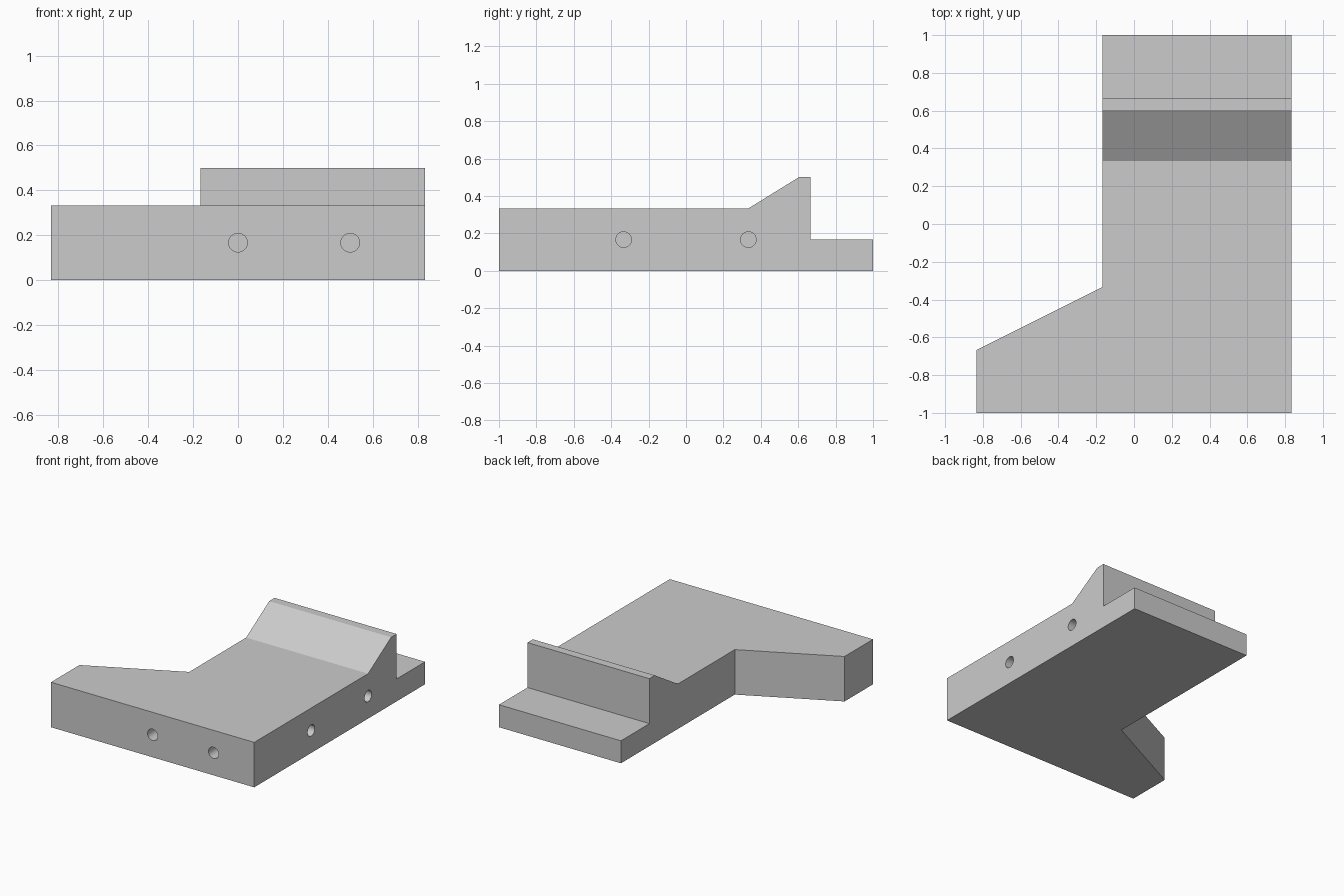
import bpy, bmesh, math
from mathutils import Matrix, Vector

if "Cube" in bpy.data.objects:
    bpy.data.objects.remove(bpy.data.objects["Cube"], do_unlink=True)

U = 1 / 6  # design unit

grey = bpy.data.materials.new("light grey")
grey.use_nodes = True
colour = (0.6, 0.6, 0.6, 1)
grey.diffuse_color = colour
grey.node_tree.nodes["Principled BSDF"].inputs["Base Color"].default_value = colour


def prism(name, outline, offset):
    """Extrude a closed outline of 3D points along an offset."""
    bm = bmesh.new()
    face = bm.faces.new([bm.verts.new(p) for p in outline])
    new = bmesh.ops.extrude_face_region(bm, geom=[face])["geom"]
    bmesh.ops.translate(bm, vec=offset, verts=[g for g in new if isinstance(g, bmesh.types.BMVert)])
    bmesh.ops.recalc_face_normals(bm, faces=bm.faces)
    mesh = bpy.data.meshes.new(name)
    bm.to_mesh(mesh)
    bm.free()
    mesh.materials.append(grey)
    obj = bpy.data.objects.new(name, mesh)
    bpy.context.collection.objects.link(obj)
    return obj


def boolean(target, tool, operation):
    mod = target.modifiers.new(tool.name, "BOOLEAN")
    mod.object, mod.operation, mod.solver = tool, operation, "EXACT"
    bpy.context.view_layer.objects.active = target
    bpy.ops.object.modifier_apply(modifier=mod.name)
    bpy.data.objects.remove(tool, do_unlink=True)


# Long bar with step, upright lip and ramp, swept across its width
side = [(-6, 0), (6, 0), (6, 1), (4, 1), (4, 3), (3.62, 3), (2, 2), (-6, 2)]
body = prism("bracket_body", [(-U, y * U, z * U) for y, z in side], (6 * U, 0, 0))

# Tapered foot at the front right
foot_plan = [(-5, -6), (0, -6), (0, -2), (-1, -2), (-5, -4)]
foot = prism("foot", [(x * U, y * U, 0) for x, y in foot_plan], (0, 0, 2 * U))
boolean(body, foot, "UNION")


# Blind round holes in the front and left faces
def drill(position, axis, radius=0.0417, depth=2 * U):
    bm = bmesh.new()
    turn = Vector(axis).to_track_quat("Z", "Y").to_matrix().to_4x4()
    bmesh.ops.create_cone(bm, cap_ends=True, segments=32, radius1=radius, radius2=radius,
                          depth=2 * depth, matrix=Matrix.Translation(position) @ turn)
    mesh = bpy.data.meshes.new("hole_cutter")
    bm.to_mesh(mesh)
    bm.free()
    mesh.materials.append(grey)
    cutter = bpy.data.objects.new("hole_cutter", mesh)
    cutter.hide_render = True
    bpy.context.collection.objects.link(cutter)
    boolean(body, cutter, "DIFFERENCE")


for x in (0, 3):
    drill((x * U, -6 * U, U), (0, 1, 0))
for y in (-2, 2):
    drill((5 * U, y * U, U), (1, 0, 0))

# Smooth hole walls, crisp edges elsewhere
bpy.ops.object.select_all(action="DESELECT")
body.select_set(True)
bpy.context.view_layer.objects.active = body
bpy.ops.object.shade_smooth_by_angle(angle=math.radians(30))
